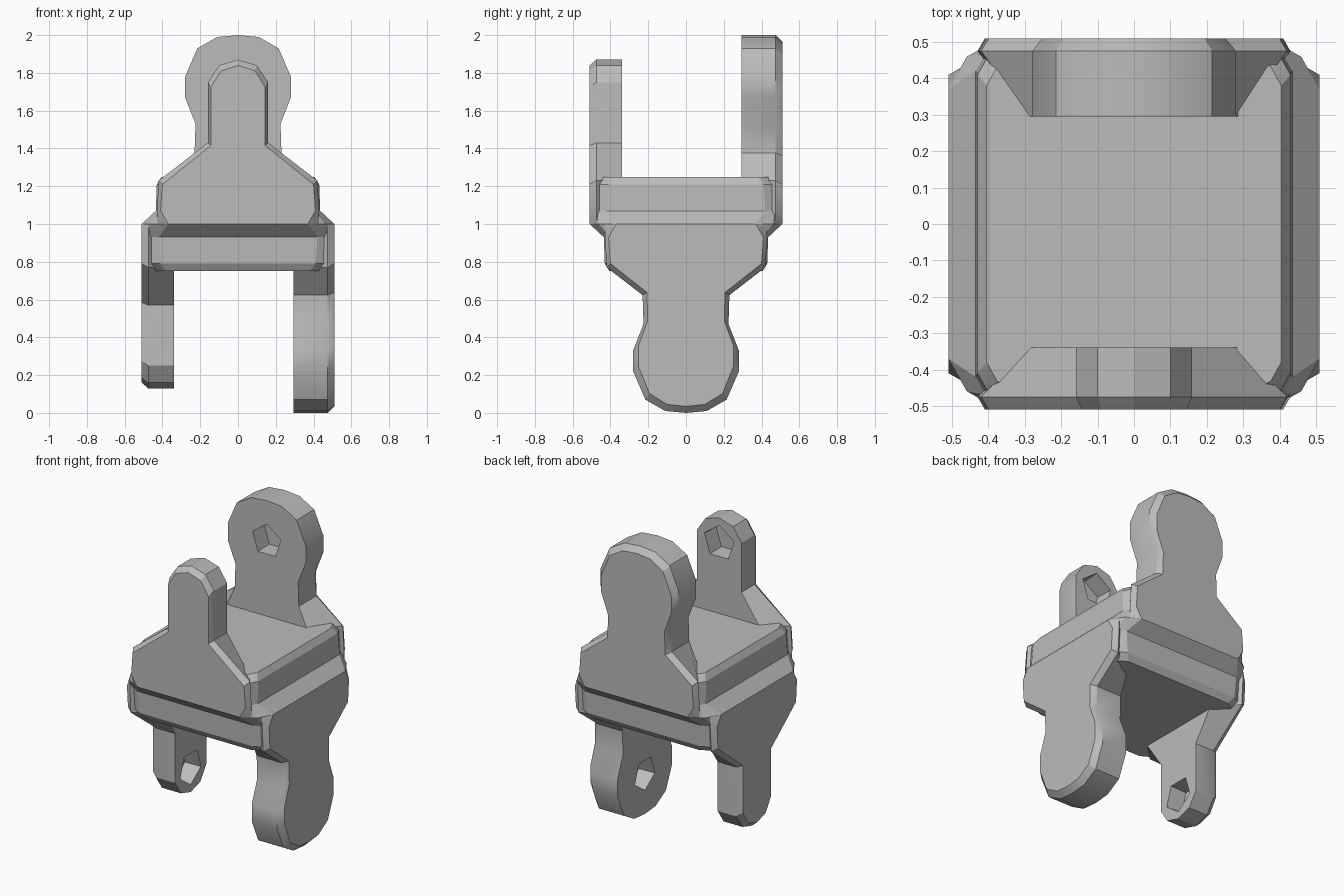
import bpy, bmesh, math
from mathutils import Matrix

cube = bpy.data.objects.get("Cube")
if cube:
    bpy.data.objects.remove(cube, do_unlink=True)

grey = bpy.data.materials.new("plain grey")
grey.use_nodes = True
COLOUR = (0.5, 0.5, 0.5, 1)
grey.diffuse_color = COLOUR
grey.node_tree.nodes["Principled BSDF"].inputs["Base Color"].default_value = COLOUR

# The lower half is the upper half turned upside down with x and y swapped
FLIP = Matrix(((0, 1, 0, 0), (1, 0, 0, 0), (0, 0, -1, 2), (0, 0, 0, 1)))


def loft(name, rings):
    """Skin a stack of equal-length point rings and cap both ends."""
    bm = bmesh.new()
    loops = [[bm.verts.new(p) for p in ring] for ring in rings]
    n = len(loops[0])
    for a, b in zip(loops, loops[1:]):
        for i in range(n):
            j = (i + 1) % n
            bm.faces.new((a[i], a[j], b[j], b[i]))
    bm.faces.new(loops[0])
    bm.faces.new(loops[-1])
    bmesh.ops.recalc_face_normals(bm, faces=bm.faces)
    mesh = bpy.data.meshes.new(name)
    bm.to_mesh(mesh)
    bm.free()
    mesh.materials.append(grey)
    obj = bpy.data.objects.new(name, mesh)
    bpy.context.collection.objects.link(obj)
    return obj


def activate(obj):
    bpy.ops.object.select_all(action='DESELECT')
    obj.select_set(True)
    bpy.context.view_layer.objects.active = obj


def block_ring(hx, hy, c, z):
    """Rectangle with rounded corners of size c."""
    corner = [(hx, hy - c), (hx - c * .36, hy - c * .36), (hx - c, hy)]
    pts = corner + [(-x, y) for x, y in reversed(corner)]
    pts += [(-x, -y) for x, y in pts]
    return [(x, y, z) for x, y in pts]


def mirrored(half):
    return half + [(-x, z) for x, z in reversed(half) if x > 0]


def lug(name, tab, inner_y, side, hole_z, hole_r, lower):
    """Shouldered plate with a rounded tab and a blind five-sided socket."""
    inner = [(.29, 1.0), (.29, 1.07), (.29, 1.24)] + tab
    middle = [(.43, 1.0), (.43, 1.07), (.42, 1.23)] + tab
    outer = [(.37, 1.0), (.41, 1.07), (.40, 1.21)]
    outer += [(x * .9, z - .035 * (z - 1)) for x, z in tab]
    rings = [[(x, side * y, z) for x, z in mirrored(half)]
             for half, y in ((inner, inner_y), (middle, .475), (outer, .51))]
    obj = loft(name, rings)

    # Socket in the inner face
    angles = [math.radians(90 + 72 * k) for k in range(5)]
    cutter = loft("socket_cutter", [
        [(r * math.cos(a), side * y, hole_z + r * math.sin(a)) for a in angles]
        for r, y in ((hole_r, inner_y - .05), (hole_r * .9, inner_y + .11))])
    cutter.hide_render = True
    mod = obj.modifiers.new("socket", 'BOOLEAN')
    mod.operation = 'DIFFERENCE'
    mod.solver = 'EXACT'
    mod.object = cutter
    activate(obj)
    bpy.ops.object.modifier_apply(modifier=mod.name)
    bpy.data.objects.remove(cutter, do_unlink=True)
    if lower:
        obj.data.transform(FLIP)
    return obj


# Central block, with a flange at mid height
upper = [(.51, .51, .14, 1.0), (.435, .5, .08, 1.07),
         (.43, .49, .08, 1.21), (.405, .46, .08, 1.25)]
lower = [(hy, hx, c, 2 - z) for hx, hy, c, z in reversed(upper[1:])]
parts = [loft("central_block", [block_ring(*r) for r in lower + upper])]

# Tab outlines, one side from waist to crown
wide_tab = [(.23, 1.375), (.225, 1.53), (.28, 1.67), (.28, 1.78),
            (.215, 1.93), (.11, 1.99), (0, 2.0)]
narrow_tab = [(.16, 1.43), (.16, 1.75), (.1, 1.84), (0, 1.87)]

for half, is_lower in (("upper", False), ("lower", True)):
    parts.append(lug(half + "_wide_lug", wide_tab, .295, 1, 1.74, .11, is_lower))
    parts.append(lug(half + "_narrow_lug", narrow_tab, .34, -1, 1.71, .115, is_lower))

for part in parts:
    activate(part)
    bpy.ops.object.shade_smooth_by_angle(angle=math.radians(25))
